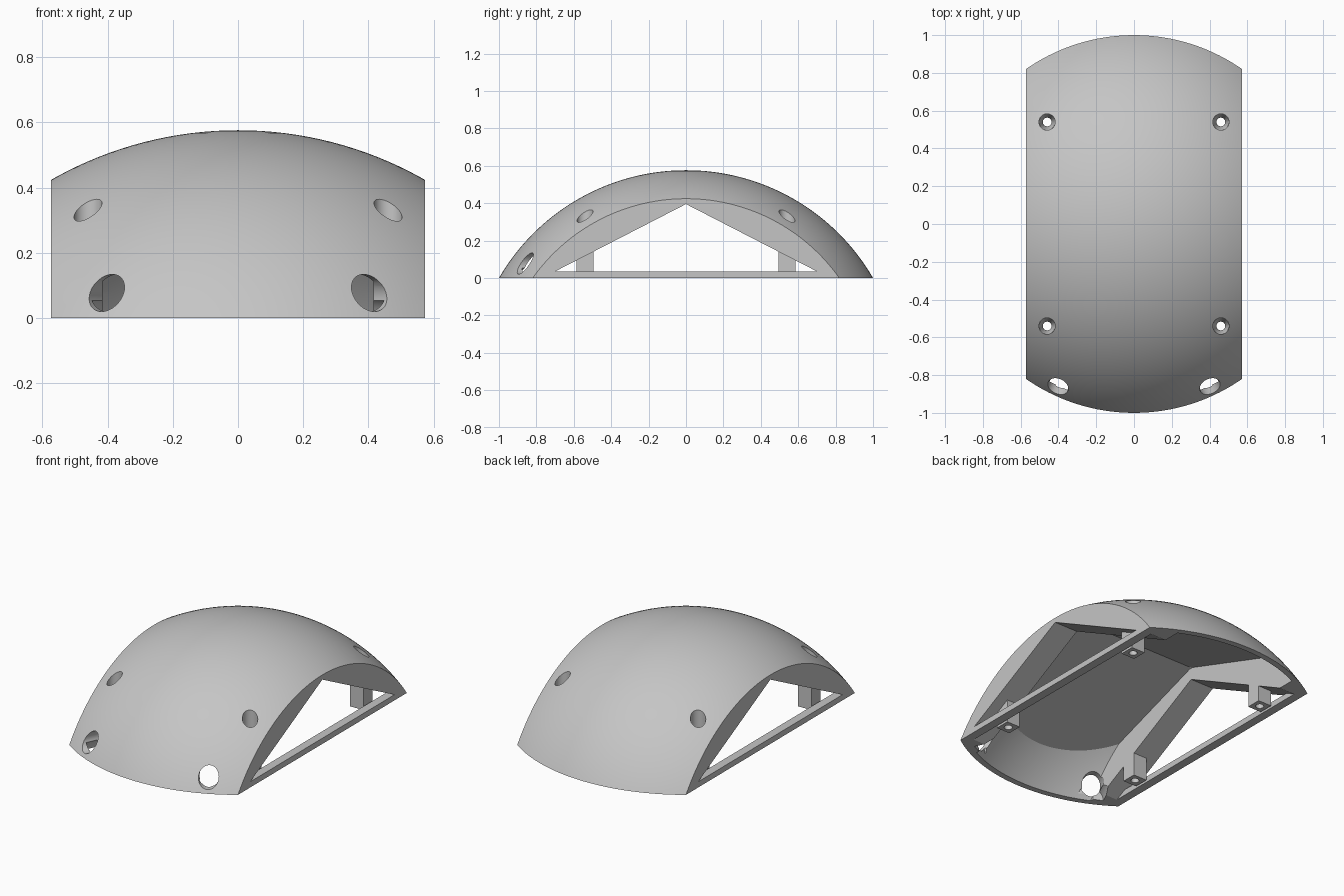
import bpy, bmesh, math
from mathutils import Matrix, Vector

if "Cube" in bpy.data.objects:
    bpy.data.objects.remove(bpy.data.objects["Cube"], do_unlink=True)

HALF_WIDTH, HEIGHT = 0.573, 0.576
RADIUS = (1 + HEIGHT ** 2) / (2 * HEIGHT)
SHELL, WALL_IN, BAR_IN = 0.031, 0.415, 0.52
RIDGE, PITCH = 0.47, 0.34
SIDES = (-1, 1)

grey = bpy.data.materials.new("light_grey")
grey.use_nodes = True
grey.diffuse_color = (0.56, 0.56, 0.56, 1)
grey.node_tree.nodes["Principled BSDF"].inputs["Base Color"].default_value = grey.diffuse_color


def finish(bm, name):
    bmesh.ops.recalc_face_normals(bm, faces=bm.faces)
    mesh = bpy.data.meshes.new(name)
    bm.to_mesh(mesh)
    bm.free()
    mesh.materials.append(grey)
    obj = bpy.data.objects.new(name, mesh)
    bpy.context.collection.objects.link(obj)
    return obj


def sphere_slice(name, radius, half_width, floor):
    """Sphere cap with flat sides and a flat floor."""
    bm = bmesh.new()
    bmesh.ops.create_uvsphere(bm, u_segments=160, v_segments=100, radius=radius,
                              matrix=Matrix.Translation((0, 0, HEIGHT - RADIUS)))
    cuts = [((0, 0, floor), (0, 0, -1))]
    cuts += [((s * half_width, 0, 0), (s, 0, 0)) for s in SIDES]
    for point, normal in cuts:
        geom = bm.verts[:] + bm.edges[:] + bm.faces[:]
        cut = bmesh.ops.bisect_plane(bm, geom=geom, plane_co=point, plane_no=normal,
                                     clear_outer=True)["geom_cut"]
        edges = [e for e in cut if isinstance(e, bmesh.types.BMEdge)]
        bmesh.ops.holes_fill(bm, edges=edges, sides=0)
    return finish(bm, name)


def prism(name, outline, half_width):
    """Outline of (y, z) points extruded across x."""
    bm = bmesh.new()
    face = bm.faces.new([bm.verts.new((-half_width, y, z)) for y, z in outline])
    new = bmesh.ops.extrude_face_region(bm, geom=[face])["geom"]
    bmesh.ops.translate(bm, vec=(2 * half_width, 0, 0),
                        verts=[v for v in new if isinstance(v, bmesh.types.BMVert)])
    return finish(bm, name)


def cone(name, start, end, radius, end_radius):
    start, end = Vector(start), Vector(end)
    axis = end - start
    turn = axis.to_track_quat('Z', 'Y').to_matrix().to_4x4()
    bm = bmesh.new()
    bmesh.ops.create_cone(bm, cap_ends=True, segments=48, radius1=radius,
                          radius2=end_radius, depth=axis.length,
                          matrix=Matrix.Translation((start + end) / 2) @ turn)
    return finish(bm, name)


def cylinder(name, start, end, radius):
    return cone(name, start, end, radius, radius)


def box(name, low, high):
    low, high = Vector(low), Vector(high)
    bm = bmesh.new()
    bmesh.ops.create_cube(bm, size=1, matrix=Matrix.Translation((low + high) / 2)
                          @ Matrix.Diagonal((*(high - low), 1)))
    return finish(bm, name)


def combine(body, tool, operation='DIFFERENCE'):
    mod = body.modifiers.new(tool.name, 'BOOLEAN')
    mod.operation, mod.solver, mod.object = operation, 'EXACT', tool
    bpy.context.view_layer.objects.active = body
    bpy.ops.object.modifier_apply(modifier=mod.name)
    bpy.data.objects.remove(tool, do_unlink=True)


# Domed shell, hollowed under a pitched ceiling between thick side walls
shell = sphere_slice("domed_shell", RADIUS, HALF_WIDTH, 0)
cavity = sphere_slice("cavity", RADIUS - SHELL, WALL_IN, -0.1)
eave = RIDGE - 1.2 * PITCH
combine(cavity, prism("pitched_ceiling", [(-1.2, -0.2), (1.2, -0.2), (1.2, eave),
                                          (0, RIDGE), (-1.2, eave)], 1), 'INTERSECT')
combine(shell, cavity)

# Triangular side windows, with a thin bar left along the bottom
combine(shell, prism("side_window", [(-0.7, 0.035), (0.7, 0.035), (0, 0.395)], 1))
combine(shell, prism("wall_recess", [(-0.962, -0.1), (0.962, -0.1), (0, 0.395)], BAR_IN))

# Screw posts with drilled and countersunk holes
for sx in SIDES:
    for sy in SIDES:
        x, y = sx * 0.46, sy * 0.54
        combine(shell, box("screw_post", (x - 0.045, y - 0.045, 0),
                           (x + 0.045, y + 0.045, 0.2)), 'UNION')
        combine(shell, cylinder("screw_hole", (x, y, -0.1), (x, y, 1), 0.023))
        combine(shell, cylinder("counterbore", (x, y, 0.215), (x, y, 1), 0.043))
        combine(shell, cone("countersink", (x, y, 0.16), (x, y, 0.216), 0.023, 0.043))

# Round openings in the front, cleared through the floor behind the shell
for sx in SIDES:
    out = Vector((sx * 0.4, -0.855, 0)).normalized()
    up = Vector((0, 0, 0.077))
    combine(shell, cylinder("front_opening", out * 0.74 + up, out * 1.2 + up, 0.057))
    combine(shell, cylinder("opening_clearance", out * 0.74, out * 0.945, 0.075))

bpy.ops.object.select_all(action='DESELECT')
shell.select_set(True)
bpy.context.view_layer.objects.active = shell
bpy.ops.object.shade_smooth_by_angle(angle=math.radians(25))
